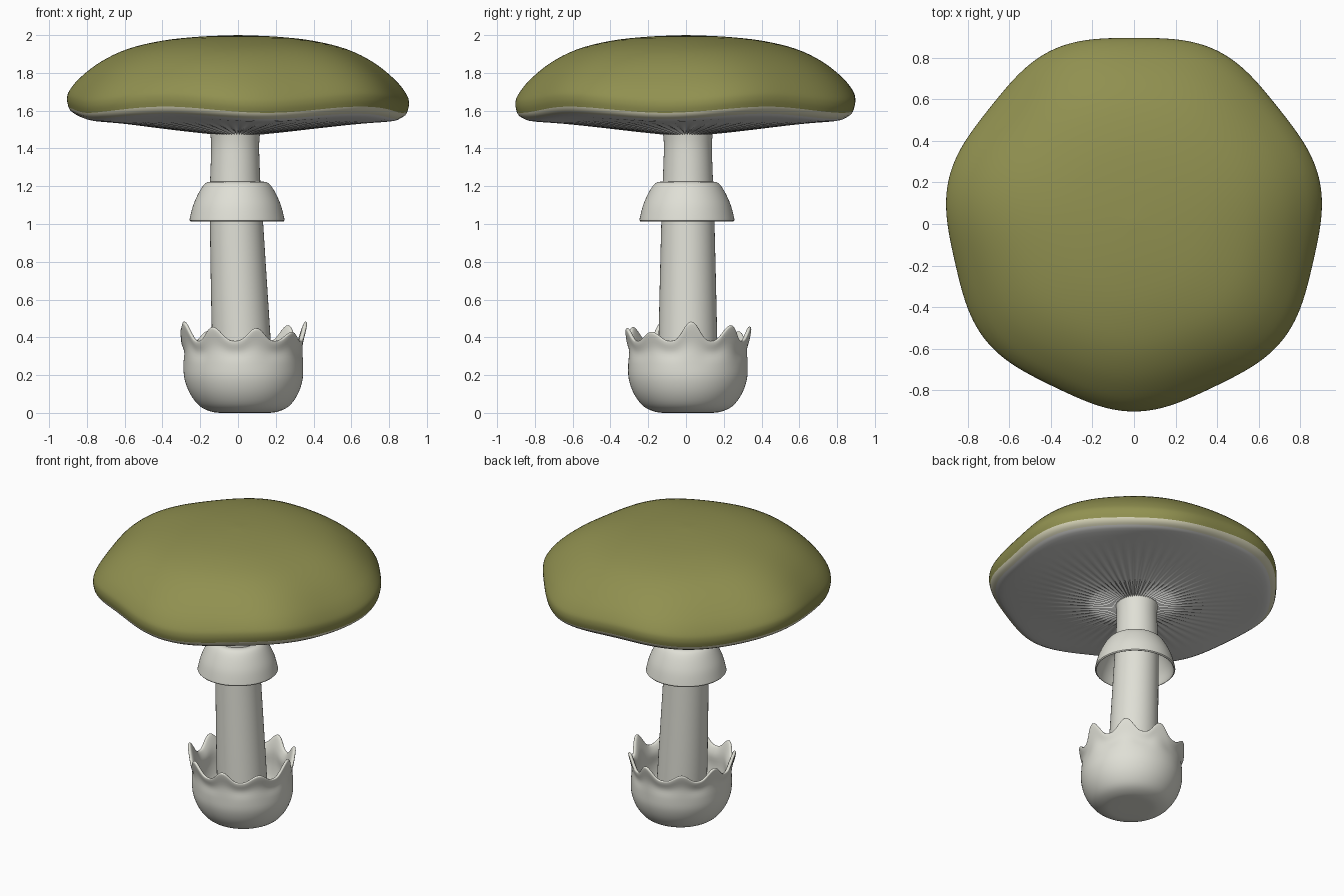
import bpy, bmesh, math
from math import cos, sin, pi, radians

if "Cube" in bpy.data.objects:
    bpy.data.objects.remove(bpy.data.objects["Cube"])


def material(name, rgb):
    m = bpy.data.materials.new(name)
    m.diffuse_color = (*rgb, 1)
    m.use_nodes = True
    m.node_tree.nodes["Principled BSDF"].inputs["Base Color"].default_value = m.diffuse_color
    return m


olive = material("olive green", (0.28, 0.28, 0.08))
cream = material("pale cream", (0.68, 0.66, 0.48))
white = material("warm white", (0.74, 0.74, 0.67))
gill_white = material("gill white", (0.66, 0.66, 0.64))


def smooth_profile(pts, n=4):
    """Catmull-Rom curve through the profile points."""
    out = []
    for i in range(len(pts) - 1):
        p0, p1, p2 = pts[max(i - 1, 0)], pts[i], pts[i + 1]
        p3 = pts[min(i + 2, len(pts) - 1)]
        for k in range(n):
            t = k / n
            out.append(tuple(0.5 * (2 * b + (c - a) * t + (2 * a - 5 * b + 4 * c - d) * t * t
                                    + (3 * b - a - 3 * c + d) * t ** 3)
                             for a, b, c, d in zip(p0, p1, p2, p3)))
    return out + [pts[-1]]


def revolve(name, prof, segs, place, mats, pick=None, angle=40):
    """Spin (r, z, weight) rows; place() bends each point; pick() chooses material."""
    bm = bmesh.new()
    rows = []
    for r, z, w in prof:
        if r < 1e-4:
            rows.append([bm.verts.new(place(0, z, w, 0))] * segs)
        else:
            rows.append([bm.verts.new(place(r, z, w, 2 * pi * s / segs)) for s in range(segs)])
    for i, (a, b) in enumerate(zip(rows, rows[1:])):
        for s in range(segs):
            t = (s + 1) % segs
            quad = list(dict.fromkeys((a[s], a[t], b[t], b[s])))
            f = bm.faces.new(quad)
            if pick:
                f.material_index = pick(prof[i], prof[i + 1])
    bmesh.ops.recalc_face_normals(bm, faces=bm.faces)
    me = bpy.data.meshes.new(name)
    bm.to_mesh(me)
    bm.free()
    for m in mats:
        me.materials.append(m)
    ob = bpy.data.objects.new(name, me)
    bpy.context.collection.objects.link(ob)
    bpy.ops.object.select_all(action='DESELECT')
    ob.select_set(True)
    bpy.context.view_layer.objects.active = ob
    bpy.ops.object.shade_smooth_by_angle(angle=radians(angle))
    return ob


# Cap: lobed dome with a wavy rim; third value is 0 on top, 1 rim band, 2 gills
cap = smooth_profile([(0, 2.0, 0), (0.2, 1.992, 0), (0.4, 1.97, 0), (0.58, 1.925, 0), (0.72, 1.855, 0),
                      (0.83, 1.765, 0), (0.888, 1.69, 0), (0.9, 1.645, 0), (0.893, 1.605, 0)])
cap += smooth_profile([(0.893, 1.605, 1), (0.882, 1.585, 1), (0.86, 1.57, 1)], 2)[1:]
cap += smooth_profile([(0.86, 1.57, 2), (0.81, 1.553, 2), (0.6, 1.53, 2), (0.4, 1.508, 2),
                       (0.25, 1.492, 2), (0.1, 1.478, 2)])[1:]


def place_cap(r, z, w, a):
    k = (r / 0.9) ** 2
    rr = r * (1 + 0.017 * k * cos(7 * (a + pi / 2)))
    zz = z + 0.017 * k * k * cos(5 * (a + radians(116)))
    if w > 1.5:  # radial gill ridges fading towards the rim
        zz += 0.008 * max(0, 1 - r / 0.72) * cos(60 * a)
    return (rr * cos(a), rr * sin(a) + 0.012 * k, zz)


revolve("cap", cap, 240, place_cap, [olive, cream, gill_white],
        lambda p, q: round(q[2]), 60)


# Leaning stem
def lean(z):
    return 0.04 - 0.055 * min(z / 1.2, 1) ** 0.8


def place_stem(r, z, w, a):
    return (lean(z) + r * cos(a), 0.01 + r * sin(a), z)


stem = smooth_profile([(0.16, 0.08, 0), (0.155, 0.4, 0), (0.146, 0.8, 0), (0.138, 1.1, 0),
                       (0.13, 1.3, 0), (0.127, 1.42, 0), (0.134, 1.5, 0)])
revolve("stem", stem, 48, place_stem, [white])

# Hollow skirt ring
ring = smooth_profile([(0.12, 1.222, 0), (0.15, 1.223, 0), (0.175, 1.208, 0), (0.203, 1.165, 0),
                       (0.232, 1.1, 0), (0.25, 1.03, 0), (0.25, 1.018, 0), (0.24, 1.018, 0),
                       (0.222, 1.08, 0), (0.19, 1.15, 0), (0.165, 1.185, 0), (0.12, 1.2, 0)])
revolve("skirt_ring", ring, 64,
        lambda r, z, w, a: (-0.005 + r * cos(a), 0.005 + r * sin(a), z), [white])

# Torn cup around the base; weight drives the ragged rim
cup = smooth_profile([(0, 0, 0), (0.1, 0, 0), (0.17, 0.005, 0), (0.235, 0.035, 0), (0.285, 0.1, 0),
                      (0.313, 0.18, 0), (0.316, 0.26, 0.05), (0.311, 0.33, 0.4), (0.325, 0.39, 0.9),
                      (0.325, 0.41, 1), (0.308, 0.405, 1), (0.285, 0.34, 0.5), (0.283, 0.25, 0.1),
                      (0.26, 0.16, 0), (0.2, 0.12, 0), (0.1, 0.11, 0)])


def place_cup(r, z, w, a):
    c = 0.5 + 0.5 * cos(9 * (a + radians(117)))
    tooth = c ** 1.4 * (0.85 + 0.25 * sin(2 * a + 0.6) + 0.15 * cos(5 * a))
    rr = r + w * (0.018 * tooth - 0.004)
    return (0.035 - 0.012 * min(z / 0.4, 1) + rr * cos(a), 0.01 + rr * sin(a),
            max(0, z + w * (0.085 * tooth - 0.03)))


revolve("base_cup", cup, 144, place_cup, [white], None, 70)
